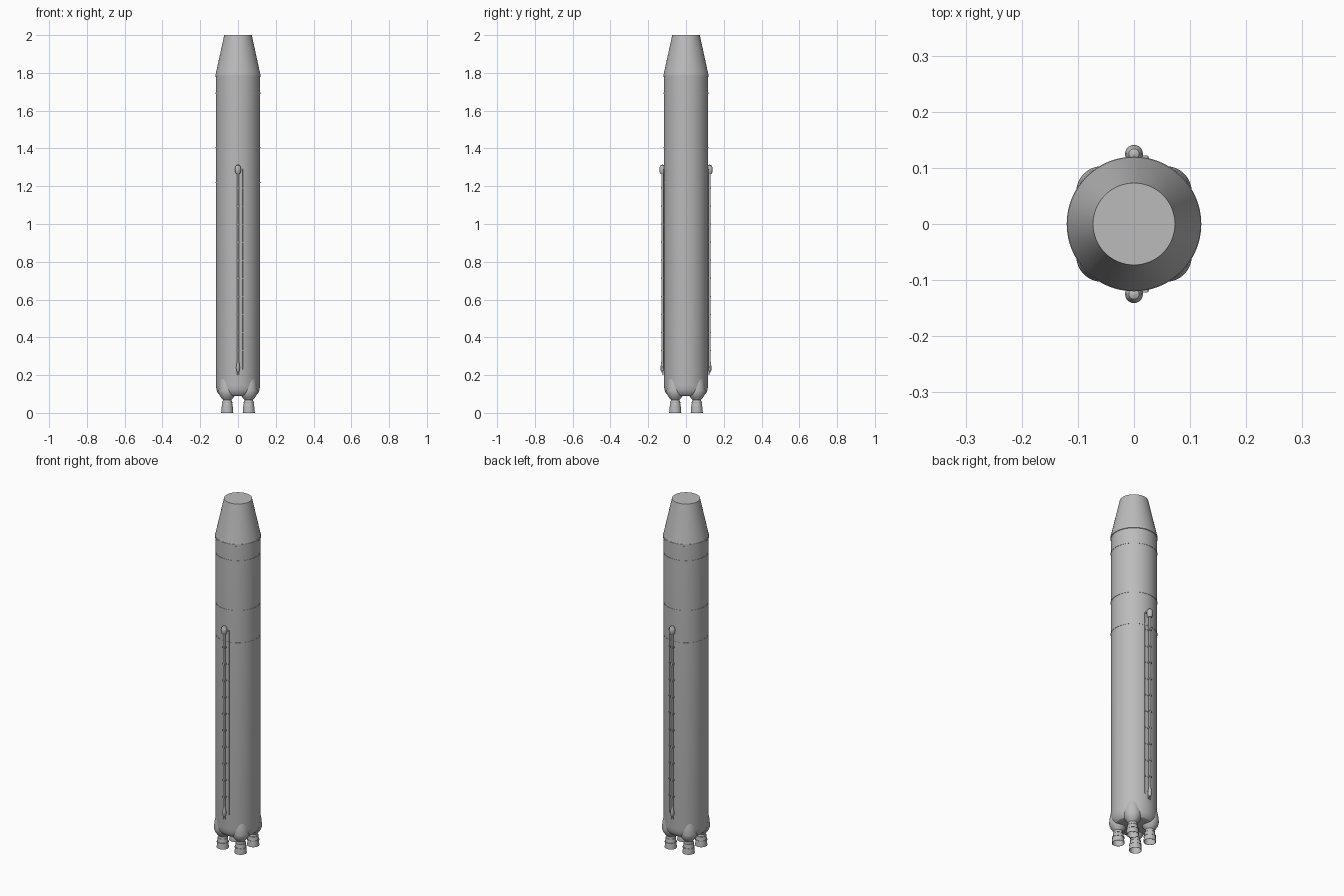
import bpy, bmesh, math
from mathutils import Matrix

if "Cube" in bpy.data.objects:
    bpy.data.objects.remove(bpy.data.objects["Cube"])

grey = bpy.data.materials.new("light_grey")
grey.diffuse_color = (0.5, 0.5, 0.5, 1)
grey.use_nodes = True
grey.node_tree.nodes["Principled BSDF"].inputs["Base Color"].default_value = grey.diffuse_color


def finish(name, bm):
    bmesh.ops.recalc_face_normals(bm, faces=bm.faces)
    me = bpy.data.meshes.new(name)
    bm.to_mesh(me)
    bm.free()
    me.materials.append(grey)
    ob = bpy.data.objects.new(name, me)
    bpy.context.collection.objects.link(ob)
    bpy.ops.object.select_all(action='DESELECT')
    ob.select_set(True)
    bpy.context.view_layer.objects.active = ob
    bpy.ops.object.shade_smooth_by_angle(angle=math.radians(30))
    return ob


def lathe(name, profile, x=0, y=0, n=32, closed=False):
    """Revolve (radius, height) points; ends are capped unless closed into a ring."""
    bm = bmesh.new()
    rings = []
    for r, z in profile:
        rings.append([bm.verts.new((x + r * math.cos(2 * math.pi * i / n),
                                    y + r * math.sin(2 * math.pi * i / n), z))
                      for i in range(n)])
    pairs = list(zip(rings, rings[1:]))
    if closed:
        pairs.append((rings[-1], rings[0]))
    for a, b in pairs:
        for i in range(n):
            j = (i + 1) % n
            bm.faces.new((a[i], a[j], b[j], b[i]))
    if not closed:
        bm.faces.new(rings[0])
        bm.faces.new(rings[-1])
    return finish(name, bm)


def box(name, cx, cy, cz, sx, sy, sz):
    bm = bmesh.new()
    bmesh.ops.create_cube(bm, size=1, matrix=Matrix.Translation((cx, cy, cz))
                          @ Matrix.Diagonal((sx, sy, sz, 1)))
    return finish(name, bm)


# Tank body with rounded base
R = 0.117
lathe("tank_body", [(0.078, 0.09), (0.098, 0.096), (0.108, 0.107), (0.114, 0.122),
                    (R, 0.145), (R, 1.78)], n=64)

# Nose adapter cone, with its rim
lathe("nose_cone", [(0.119, 1.789), (0.073, 2.0)], n=64)
lathe("cone_rim", [(0.114, 1.776), (0.12, 1.779), (0.12, 1.789), (0.114, 1.792)], n=64)

# Thin joint bands
for z in (1.22, 1.405, 1.692):
    lathe("joint_band", [(0.115, z - 0.003), (0.1185, z - 0.003),
                         (0.1185, z + 0.003), (0.115, z + 0.003)], n=64, closed=True)

# Four engines with flared housings and hollow nozzles
for sx in (-1, 1):
    for sy in (-1, 1):
        ex, ey = 0.057 * sx, 0.057 * sy
        lathe("engine_housing", [(0.022, 0.068), (0.03, 0.077), (0.039, 0.09),
                                 (0.045, 0.106), (0.046, 0.118), (0.042, 0.155),
                                 (0.034, 0.19)], ex, ey)
        lathe("engine_nozzle", [(0.020, 0.078), (0.023, 0.066), (0.0265, 0.05),
                                (0.030, 0.028), (0.032, 0.0), (0.030, 0.0),
                                (0.027, 0.028), (0.023, 0.05), (0.016, 0.07)], ex, ey)
        for z, r in ((0.055, 0.0275), (0.032, 0.0315)):
            lathe("nozzle_hoop", [(r - 0.005, z - 0.003), (r, z - 0.003),
                                  (r, z + 0.003), (r - 0.005, z + 0.003)],
                  ex, ey, closed=True)

# Feed lines on the front and back
for s in (-1, 1):
    y = 0.125 * s
    lathe("feed_line", [(0.006, 0.23), (0.006, 1.28)], 0, y, 16)
    # rounded cover at the top
    dome = [(0.010, 1.265), (0.015, 1.275), (0.016, 1.292), (0.014, 1.303),
            (0.009, 1.311), (0.002, 1.314)]
    lathe("line_cover", dome, 0, y, 20)
    # tapered fitting and forked outlet at the bottom
    lathe("line_fitting", [(0.004, 0.215), (0.009, 0.225), (0.009, 0.25),
                           (0.006, 0.27)], 0, y, 16)
    for fx in (-0.006, 0.006):
        lathe("fork_outlet", [(0.0025, 0.2), (0.0035, 0.245)], fx, 0.121 * s, 10)
    # thin conduit beside the main line
    lathe("conduit", [(0.0025, 0.23), (0.0025, 1.29)], 0.023, 0.116 * s, 8)
    box("conduit_bridge", 0.014, 0.119 * s, 1.288, 0.02, 0.007, 0.006)
    # evenly spaced clamps
    for i in range(10):
        z = 0.33 + i * 0.0955
        box("line_clamp", 0, 0.123 * s, z, 0.016, 0.018, 0.007)
        box("conduit_clip", 0.023, 0.117 * s, z, 0.007, 0.007, 0.005)
